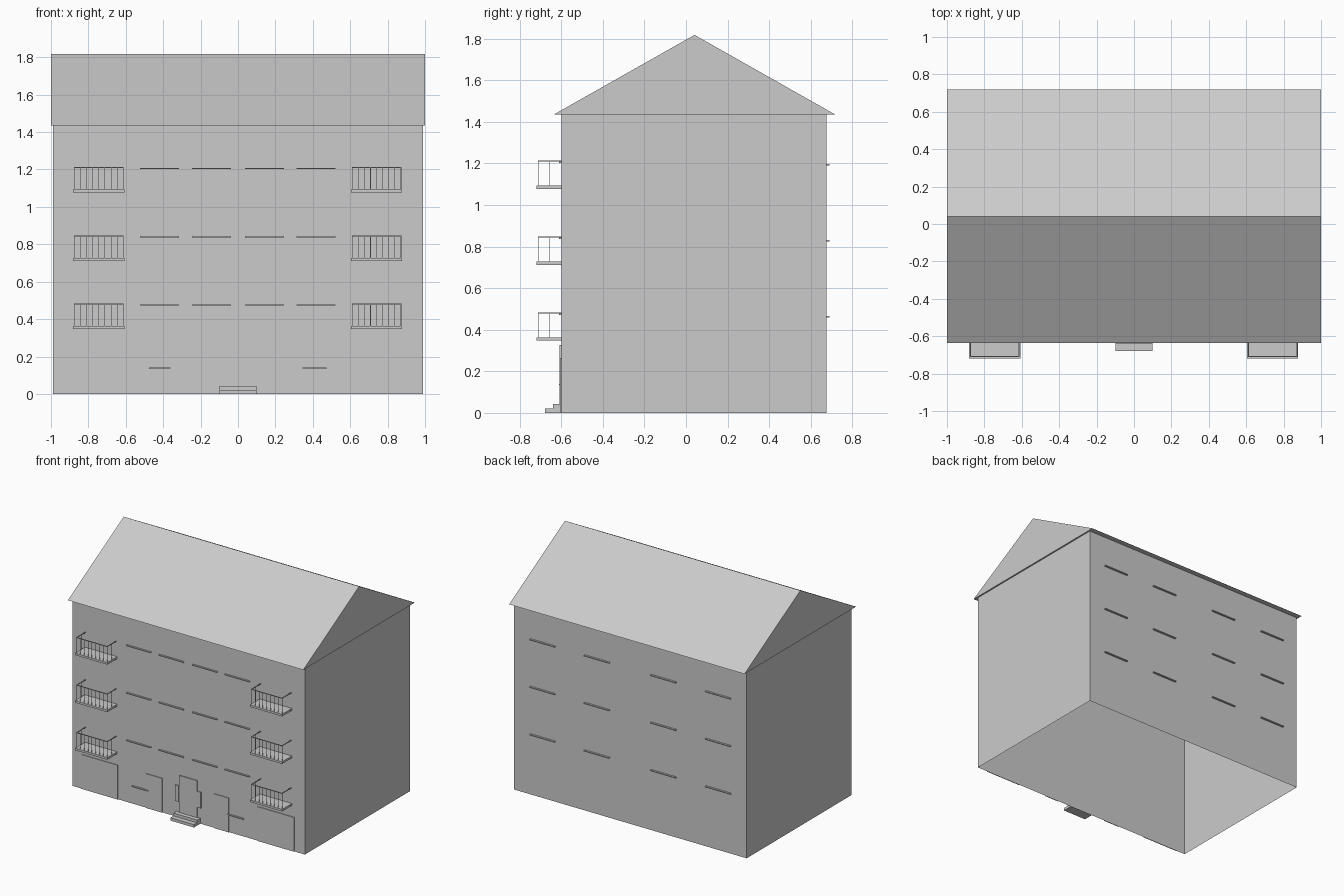
import bpy

if "Cube" in bpy.data.objects:
    bpy.data.objects.remove(bpy.data.objects["Cube"])


def mesh_object(name, verts, faces):
    me = bpy.data.meshes.new(name)
    me.from_pydata(verts, [], faces)
    me.update()
    ob = bpy.data.objects.new(name, me)
    bpy.context.collection.objects.link(ob)
    return ob


def boxes(name, parts, caps=True):
    """One object made of boxes given as (x0, x1, y0, y1, z0, z1)."""
    verts, faces = [], []
    for x0, x1, y0, y1, z0, z1 in parts:
        b = len(verts)
        verts += [(x, y, z) for z in (z0, z1)
                  for x, y in ((x0, y0), (x1, y0), (x1, y1), (x0, y1))]
        quads = [(0, 1, 5, 4), (1, 2, 6, 5), (2, 3, 7, 6), (3, 0, 4, 7)]
        if caps:
            quads += [(3, 2, 1, 0), (4, 5, 6, 7)]
        faces += [[b + i for i in f] for f in quads]
    return mesh_object(name, verts, faces)


FRONT, BACK = -0.60, 0.675
EAVES, RIDGE = 1.435, 1.818
FLOOR = 0.365

# Main block: an open shell, no ground slab
boxes("walls", [(-0.988, 0.988, FRONT, BACK, 0, EAVES)], caps=False)

# Gable roof with slightly overhanging eaves
profile = [(-0.636, EAVES), (0.718, EAVES), (0.041, RIDGE)]
mesh_object("roof", [(x, y, z) for x in (-1, 1) for y, z in profile],
            [(0, 2, 1), (3, 4, 5), (0, 1, 4, 3), (1, 2, 5, 4), (2, 0, 3, 5)])

# Balconies: slab, top rail on three sides, thin balusters
for level in range(3):
    z = 0.347 + level * FLOOR
    for side, cx in (("left", -0.744), ("right", 0.741)):
        tag = f"{side}_{level + 1}"
        boxes(f"balcony_slab_{tag}",
              [(cx - 0.137, cx + 0.137, -0.719, FRONT, z, z + 0.016)])
        l, r, zr = cx - 0.132, cx + 0.132, z + 0.131
        rail = [(l, r, -0.712, -0.707, zr, zr + 0.005)]
        rail += [(x, x + 0.005, -0.712, FRONT, zr, zr + 0.005)
                 for x in (l, r - 0.005)]
        boxes(f"balcony_rail_{tag}", rail)
        step = (r - l - 0.003) / 8
        bars = [(l + i * step, l + i * step + 0.003, -0.711, -0.709,
                 z + 0.016, zr) for i in range(9)]
        bars += [(x, x + 0.002, -0.657, -0.654, z + 0.016, zr)
                 for x in (l + 0.001, r - 0.003)]
        boxes(f"balusters_{tag}", bars)

# Window sills, front and back
front_sills, back_sills = [], []
for level in range(3):
    zf, zb = 0.472 + level * FLOOR, 0.459 + level * FLOOR
    front_sills += [(c - 0.104, c + 0.104, FRONT - 0.012, FRONT, zf, zf + 0.007)
                    for c in (-0.42, -0.142, 0.142, 0.417)]
    back_sills += [(c - 0.107, c + 0.107, BACK, BACK + 0.014, zb, zb + 0.007)
                   for c in (-0.75, -0.284, 0.28, 0.742)]
boxes("front_window_sills", front_sills)
boxes("back_window_sills", back_sills)
boxes("ground_window_sills", [(c - 0.068, c + 0.068, FRONT - 0.012, FRONT,
                               0.133, 0.14) for c in (-0.407, 0.404)])

# Ground floor doors, barely proud of the wall
boxes("ground_floor_doors", [(x0, x1, FRONT - 0.005, FRONT, 0, 0.263)
      for x0, x1 in ((-0.91, -0.6), (-0.36, -0.22), (0.22, 0.345), (0.59, 0.9))])

# Entrance door, wall panels beside it, and steps
boxes("entrance_door", [(-0.076, 0.076, FRONT - 0.008, FRONT, 0.04, 0.326)])
boxes("entrance_side_panels", [(x0, x1, FRONT - 0.008, FRONT, 0.122, 0.245)
      for x0, x1 in ((-0.111, -0.08), (0.078, 0.108))])
boxes("entrance_steps", [(-0.1, 0.1, -0.678, FRONT, 0, 0.022),
                         (-0.1, 0.1, -0.64, FRONT, 0.022, 0.043)])
